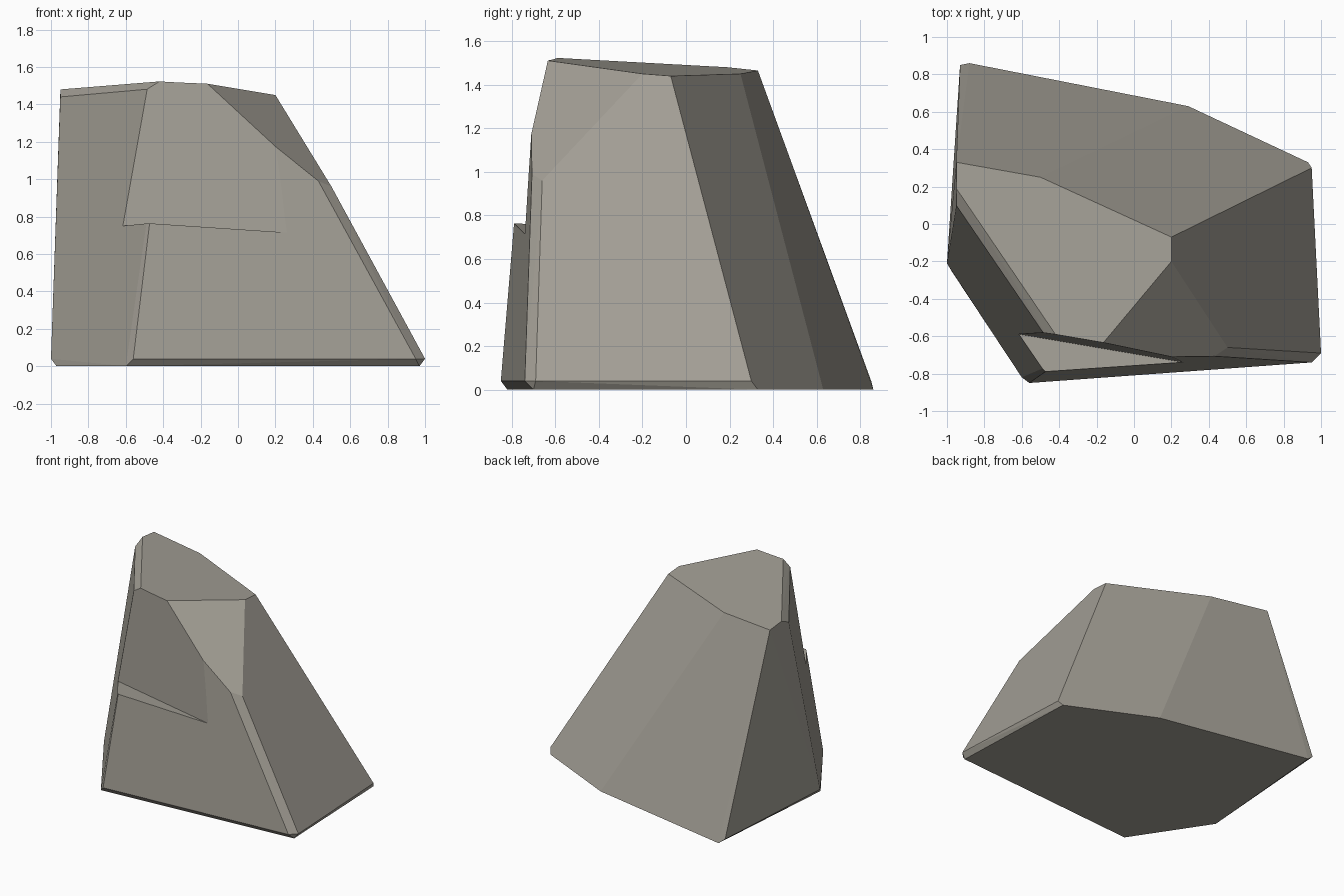
import bpy, bmesh
from math import radians
from mathutils import Vector

if "Cube" in bpy.data.objects:
    bpy.data.objects.remove(bpy.data.objects["Cube"])

# Warm grey stone
stone = bpy.data.materials.new("stone")
stone.diffuse_color = (0.37, 0.35, 0.305, 1)
stone.use_nodes = True
stone.node_tree.nodes["Principled BSDF"].inputs["Base Color"].default_value = stone.diffuse_color


def hull_object(name, points):
    """Faceted solid wrapped around a few corner points."""
    bm = bmesh.new()
    for p in points:
        bm.verts.new(p)
    bmesh.ops.convex_hull(bm, input=bm.verts[:])
    loose = [v for v in bm.verts if not v.link_faces]
    bmesh.ops.delete(bm, geom=loose, context='VERTS')
    bmesh.ops.dissolve_limit(bm, angle_limit=radians(2),
                             verts=bm.verts[:], edges=bm.edges[:])
    bmesh.ops.recalc_face_normals(bm, faces=bm.faces[:])
    mesh = bpy.data.meshes.new(name)
    bm.to_mesh(mesh)
    bm.free()
    mesh.materials.append(stone)
    obj = bpy.data.objects.new(name, mesh)
    bpy.context.collection.objects.link(obj)
    return obj


# Ground outline and the chamfered rim just above it
base = [(-0.60, -0.82, 0), (0.97, -0.70, 0), (0.93, 0.33, 0),
        (0.29, 0.63, 0), (-0.88, 0.86, 0), (-0.97, -0.26, 0)]
rim = [(-0.56, -0.85, 0.04), (0.95, -0.74, 0.04), (1.0, -0.69, 0.04),
       (0.95, 0.30, 0.04), (-0.93, 0.85, 0.04), (-1.0, -0.21, 0.04)]
# Sloping shoulder facet on the front right
shoulder = [(0.43, -0.707, 0.99), (0.50, -0.66, 0.96)]
# Top outline, carried past the front so the notch can be cut out of it
top = [(-0.95, 0.33, 1.465), (-0.50, 0.25, 1.45), (0.20, -0.07, 1.44),
       (0.20, -0.20, 1.45), (-0.232, -0.716, 1.522), (-0.33, -0.722, 1.53),
       (-0.385, -0.728, 1.49), (-0.95, 0.10, 1.44), (-0.95, 0.19, 1.48)]
rock = hull_object("rock", base + rim + shoulder + top)

# Slab broken off the upper front, leaving a thin ledge
corner = Vector((-0.61, -0.59, 0.75))
along = Vector((0.87, -0.149, -0.035))
up = Vector((0.12, 0.01, 0.73))
out = Vector((0.14, -0.21, 0.015))
notch = hull_object("notch_cutter", [
    corner + along * a + up * b + out * c
    for a in (-0.4, 1.04) for b in (0, 1.5) for c in (0, 2)])
notch.hide_render = True
notch.display_type = 'WIRE'

cut = rock.modifiers.new("notch", 'BOOLEAN')
cut.operation = 'DIFFERENCE'
cut.solver = 'EXACT'
cut.object = notch
